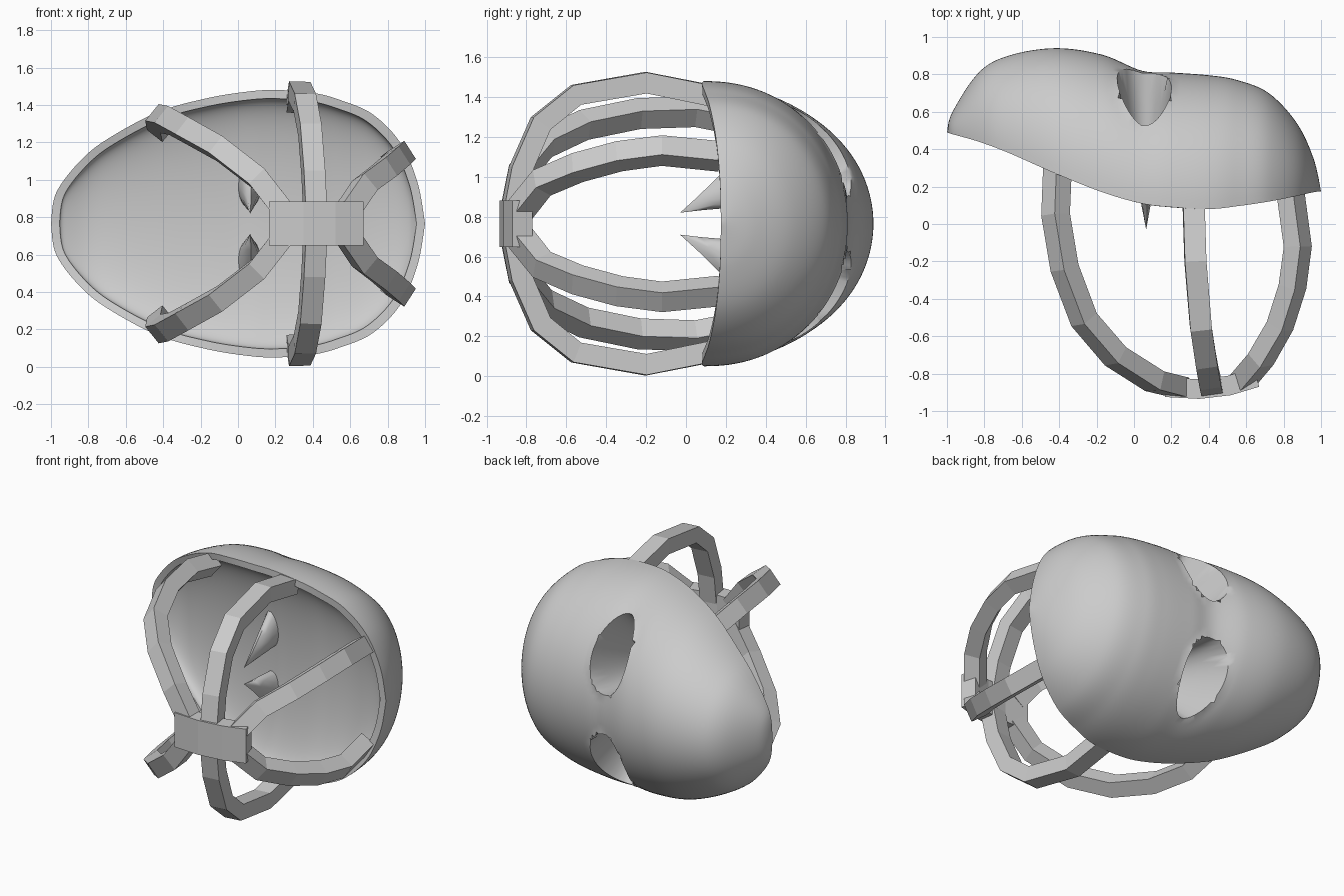
import bpy
import bmesh
import math
from mathutils import Vector

if "Cube" in bpy.data.objects:
    bpy.data.objects.remove(bpy.data.objects["Cube"], do_unlink=True)

MID = 0.765  # height of the mirror plane
HEAD = Vector((0.3, -0.1, MID))

grey = bpy.data.materials.new("plain_grey")
grey.use_nodes = True
grey.diffuse_color = (0.6, 0.6, 0.6, 1)
grey.node_tree.nodes["Principled BSDF"].inputs["Base Color"].default_value = (0.6, 0.6, 0.6, 1)


def finish(name, bm, smooth=None):
    bmesh.ops.remove_doubles(bm, verts=bm.verts, dist=0.0005)
    bmesh.ops.recalc_face_normals(bm, faces=bm.faces)
    mesh = bpy.data.meshes.new(name)
    bm.to_mesh(mesh)
    bm.free()
    mesh.materials.append(grey)
    obj = bpy.data.objects.new(name, mesh)
    bpy.context.collection.objects.link(obj)
    if smooth:
        bpy.ops.object.select_all(action='DESELECT')
        obj.select_set(True)
        bpy.context.view_layer.objects.active = obj
        bpy.ops.object.shade_smooth_by_angle(angle=math.radians(smooth))
    return obj


def skin(bm, rows, closed=False):
    n = len(rows[0])
    for a, b in zip(rows, rows[1:]):
        for j in range(n if closed else n - 1):
            k = (j + 1) % n
            bm.faces.new((a[j], a[k], b[k], b[j]))


# Mask stations from chin to crown: x, half height, rim depth, front depth
STATIONS = [Vector(s) for s in (
    (-1, 0, .49, .49), (-.97, .17, .48, .6), (-.83, .35, .44, .81),
    (-.67, .47, .38, .9), (-.42, .6, .27, .94), (-.17, .67, .17, .905),
    (.04, .705, .11, .82), (.2, .715, .09, .81), (.4, .7, .08, .795),
    (.55, .66, .095, .77), (.72, .585, .12, .7), (.87, .43, .15, .54),
    (.96, .22, .17, .35), (1, 0, .175, .175))]


def smooth_stations(steps):
    out = []
    last = len(STATIONS) - 1
    for i in range(last):
        p0, p1 = STATIONS[max(i - 1, 0)], STATIONS[i]
        p2, p3 = STATIONS[i + 1], STATIONS[min(i + 2, last)]
        for k in range(steps):
            t = k / steps
            out.append(p1 + (p2 - p0) * (t / 2)
                       + (p0 * 2 - p1 * 5 + p2 * 4 - p3) * (t * t / 2)
                       + (p1 * 3 - p0 - p2 * 3 + p3) * (t ** 3 / 2))
    return out + [STATIONS[last]]


def eye_socket(p):
    # Move the eye area onto a straight cone from the eye edge to a point inside
    s = 1 if p.z > MID else -1
    dx, dz = p.x - .055, abs(p.z - MID) - .36
    d = math.hypot(dx / .145, dz / .225)
    if d > 1.08:
        return p
    tip = Vector((.065, -.03, MID + s * .055))
    if d < .1:
        return tip
    x, z = .055 + dx / d, .36 + dz / d
    chinward = max(.04 - x, 0)
    rim = .11 + chinward * .29
    front = .82 + chinward * .4
    y = rim + (front - rim) * (1 - (z / .705) ** 2) ** .46
    edge = Vector((x, y, MID + s * z))
    return tip.lerp(edge, 1 if d > .92 else d)


def mask_layer(bm, inset, bulge, shape):
    rows = []
    for x, h, rim, front in smooth_stations(8):
        h *= 1 - inset / .7
        x *= 1 - inset
        depth = max(front - rim, 0) * bulge
        row = []
        for j in range(65):
            a = math.pi * j / 64
            p = Vector((x, rim + depth * math.sin(a) ** .92, MID + h * math.cos(a)))
            row.append(bm.verts.new(shape(p)))
        rows.append(row)
    skin(bm, rows)
    return rows


# Mask with a shallow hollow back; the eye cones pierce the hollow
bm = bmesh.new()
outer = mask_layer(bm, 0, 1, eye_socket)
inner = mask_layer(bm, .045, .25, Vector)
for j in (0, -1):
    skin(bm, [[r[j] for r in outer], [r[j] for r in inner]])
finish("mask", bm, 60)


def band(name, path, width, thick):
    # Rectangular strap whose outer face follows the path around the head
    pts = [Vector(p) for p in path]
    bm = bmesh.new()
    rows = []
    for i, p in enumerate(pts):
        along = (pts[min(i + 1, len(pts) - 1)] - pts[max(i - 1, 0)]).normalized()
        out = p - HEAD
        out = (out - along * out.dot(along)).normalized()
        side = along.cross(out) * width / 2
        low = p - out * thick
        rows.append([bm.verts.new(v) for v in (p + side, p - side, low - side, low + side)])
    skin(bm, rows, closed=True)
    bm.faces.new(rows[0])
    bm.faces.new(rows[-1])
    finish(name, bm)


# Straps: paths for the upper half, mirrored to the lower half
STRAPS = {
    "crown_strap": [(.6, -.89, .83), (.71, -.76, .99), (.82, -.57, 1.07),
                    (.89, -.35, 1.13), (.92, -.12, 1.16), (.88, .18, 1.13)],
    "side_strap": [(.42, -.92, .84), (.41, -.88, 1.05), (.39, -.77, 1.3),
                   (.36, -.57, 1.46), (.33, -.2, 1.525), (.32, .13, 1.46)],
    "chin_strap": [(.24, -.925, .84), (.1, -.89, 1.02), (-.12, -.75, 1.19),
                   (-.3, -.54, 1.29), (-.41, -.25, 1.35), (-.46, .05, 1.36),
                   (-.45, .31, 1.31)],
}
for name, path in STRAPS.items():
    for s, label in ((1, "upper_"), (-1, "lower_")):
        band(label + name, [(x, y, MID + s * (z - MID)) for x, y, z in path], .115, .105)

# Plate where the straps meet
band("strap_hub", [(.165, -.925, MID), (.35, -.935, MID), (.52, -.915, MID), (.67, -.87, MID)],
     .235, .105)
